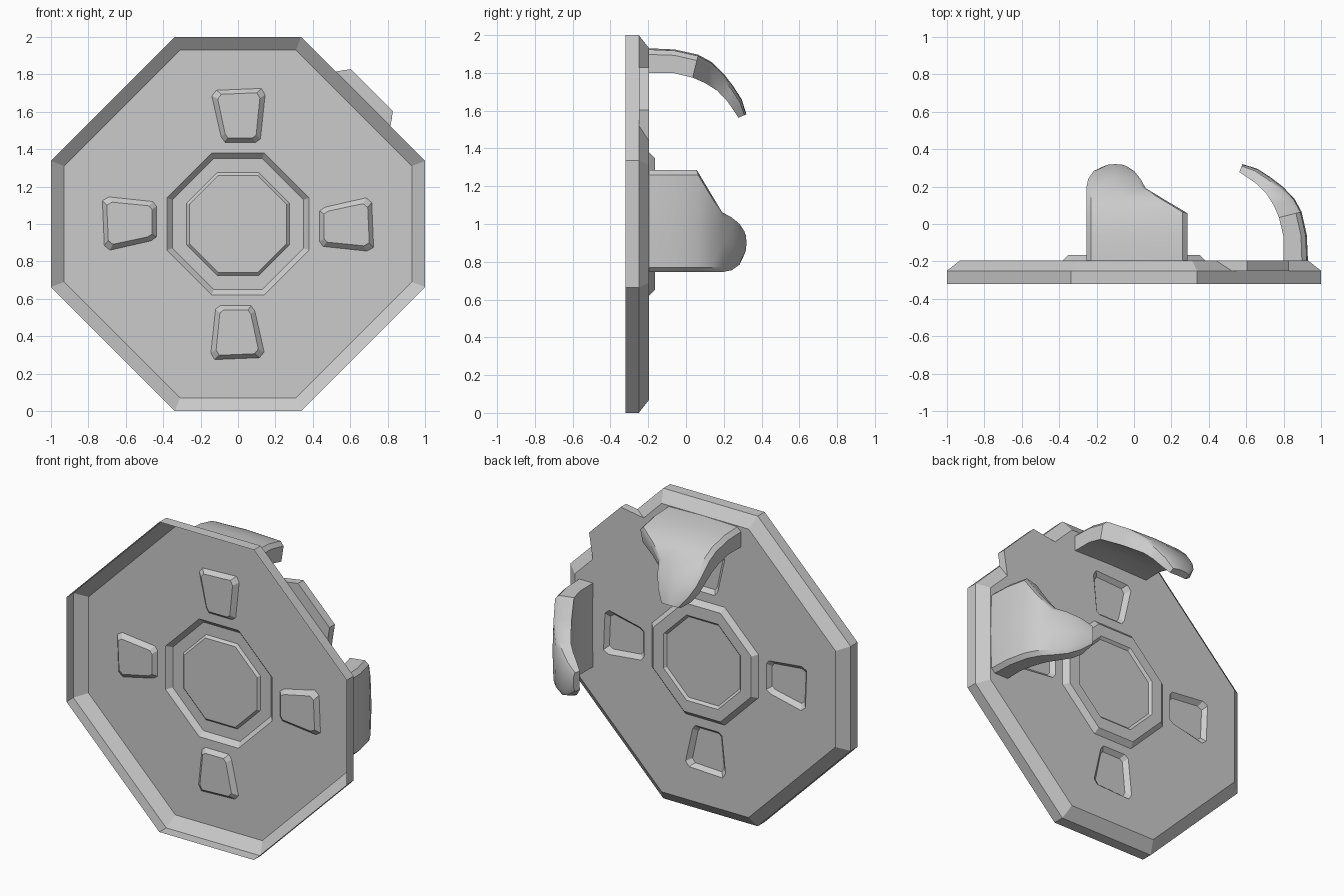
import bpy, bmesh, math

if "Cube" in bpy.data.objects:
    bpy.data.objects.remove(bpy.data.objects["Cube"])

Y_BACK = -0.195   # rear face of the dish


def finish(name, bm, smooth=None):
    bmesh.ops.recalc_face_normals(bm, faces=bm.faces[:])
    me = bpy.data.meshes.new(name)
    bm.to_mesh(me)
    bm.free()
    ob = bpy.data.objects.new(name, me)
    bpy.context.collection.objects.link(ob)
    if smooth:
        bpy.ops.object.select_all(action='DESELECT')
        ob.select_set(True)
        bpy.context.view_layer.objects.active = ob
        bpy.ops.object.shade_smooth_by_angle(angle=math.radians(smooth))
    return ob


def ring(bm, pts, y):
    # pts are (x, z offset from the plate centre)
    return [bm.verts.new((x, y, 1 + z)) for x, z in pts]


def bridge(bm, a, b):
    n = len(a)
    for i in range(n):
        bm.faces.new((a[i], a[(i + 1) % n], b[(i + 1) % n], b[i]))


def octagon(a, h):
    return [(h, a), (a, h), (a, -h), (h, -a), (-h, -a), (-a, -h), (-a, h), (-h, a)]


def loop_edges(bm, loop):
    out = []
    for i, v in enumerate(loop):
        w = loop[(i + 1) % len(loop)]
        out.append(bm.edges.get((v, w)) or bm.edges.new((v, w)))
    return out


# Octagonal dish: open shell with rim, rear chamfer, hub and four embossed pads
bm = bmesh.new()
rim = ring(bm, octagon(1.0, 0.337), -0.32)
shoulder = ring(bm, octagon(1.0, 0.337), -0.25)
edge = ring(bm, octagon(0.93, 0.31), Y_BACK)
bridge(bm, rim, shoulder)
bridge(bm, shoulder, edge)
boundary = loop_edges(bm, edge)

# hub: raised to the rear with a stepped centre
hub = [ring(bm, octagon(a, h), y) for a, h, y in
       ((0.38, 0.14, Y_BACK), (0.35, 0.13, -0.165), (0.275, 0.112, -0.165), (0.26, 0.106, -0.18))]
for a, b in zip(hub, hub[1:]):
    bridge(bm, a, b)
bm.faces.new(hub[-1])
boundary += loop_edges(bm, hub[0])

# pads: skewed trapezoids pressed to the front, repeated every quarter turn
pad = [(-0.14, 0.685), (-0.115, 0.715), (0.125, 0.725), (0.145, 0.69),
       (0.12, 0.455), (0.095, 0.437), (-0.07, 0.437), (-0.09, 0.465)]
cx, cz = 0.01, 0.58
pad_in = [(cx + (x - cx) * 0.79, cz + (z - cz) * 0.84) for x, z in pad]
for k in range(4):
    c, s = round(math.cos(k * math.pi / 2)), round(math.sin(k * math.pi / 2))
    turn = lambda pts: [(x * c - z * s, x * s + z * c) for x, z in pts]
    outer = ring(bm, turn(pad), Y_BACK)
    inner = ring(bm, turn(pad_in), -0.222)
    bridge(bm, outer, inner)
    bm.faces.new(inner)
    boundary += loop_edges(bm, outer)

# flat rear web between the chamfer and the openings
bmesh.ops.triangle_fill(bm, use_beauty=True, use_dissolve=False, edges=boundary, normal=(0, 1, 0))
finish("octagon_dish", bm)

# Corner tab on the diagonal
bm = bmesh.new()
top = ring(bm, [(0.438, 0.802), (0.603, 0.828), (0.828, 0.603), (0.802, 0.438)], Y_BACK)
low = ring(bm, [(0.522, 0.815), (0.603, 0.828), (0.828, 0.603), (0.815, 0.522)], -0.25)
bm.faces.new(top)
bm.faces.new(low)
for i in range(3):
    bm.faces.new((top[i], top[i + 1], low[i + 1], low[i]))
finish("corner_tab", bm)

# Claws: rows of (left, right, outer y, outer z, inner y, inner z)
rows = [(-0.255, 0.285, -0.195, 0.93, -0.195, 0.80),
        (-0.255, 0.285, -0.06, 0.924, -0.07, 0.80),
        (-0.255, 0.285, 0.065, 0.896, 0.035, 0.775),
        (-0.255, 0.17, 0.135, 0.858, 0.10, 0.747),
        (-0.255, 0.062, 0.20, 0.795, 0.165, 0.706),
        (-0.245, 0.035, 0.25, 0.73, 0.215, 0.655),
        (-0.215, 0.0, 0.295, 0.66, 0.25, 0.605),
        (-0.16, -0.04, 0.32, 0.58, 0.278, 0.563)]


def claw(name, mirrored):
    bm = bmesh.new()
    loops = []
    for l, r, oy, oz, iy, iz in rows:
        mix = lambda t: (iy + (oy - iy) * t, iz + (oz - iz) * t)
        b = min(0.025, (r - l) * 0.2)
        section = [(l, 0), (l, 0.75), (l + b, 0.95), (l + (r - l) * 0.5, 1),
                   (r - b, 0.95), (r, 0.75), (r, 0), ((l + r) / 2, 0.04)]
        loop = []
        for x, t in section:
            y, z = mix(t)
            if mirrored:
                x, z = z, x
            loop.append(bm.verts.new((x, y, 1 + z)))
        loops.append(loop)
    for a, b in zip(loops, loops[1:]):
        bridge(bm, a, b)
    bm.faces.new(loops[-1])
    finish(name, bm, 35)


claw("top_claw", False)
claw("side_claw", True)
